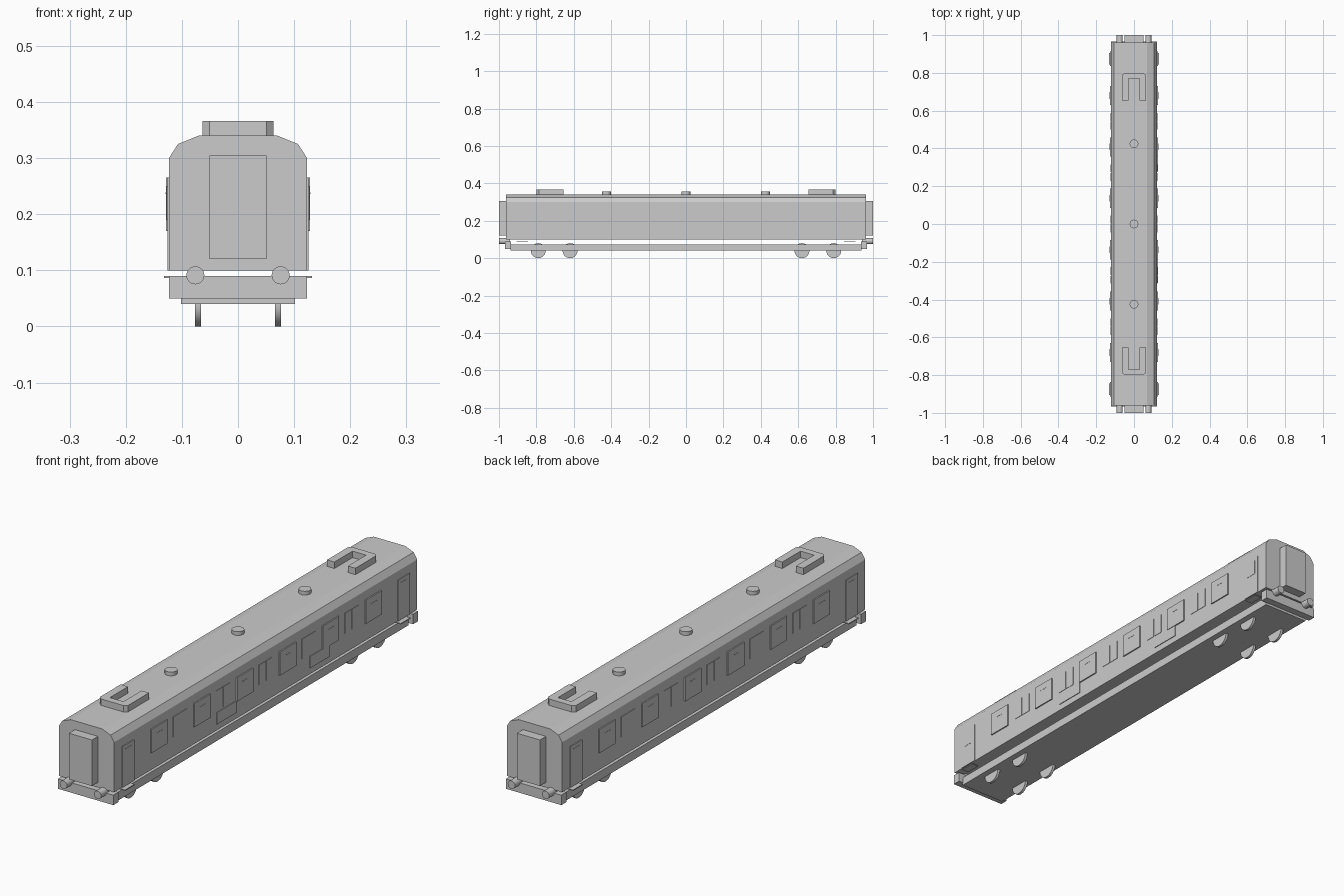
import bpy, bmesh, math
from mathutils import Matrix

if "Cube" in bpy.data.objects:
    bpy.data.objects.remove(bpy.data.objects["Cube"], do_unlink=True)

grey = bpy.data.materials.new("plain_grey")
grey.use_nodes = True
colour = (0.6, 0.6, 0.6, 1)
grey.diffuse_color = colour
grey.node_tree.nodes["Principled BSDF"].inputs["Base Color"].default_value = colour


def finish(name, bm, smooth=False):
    bmesh.ops.recalc_face_normals(bm, faces=bm.faces)
    mesh = bpy.data.meshes.new(name)
    bm.to_mesh(mesh)
    bm.free()
    mesh.materials.append(grey)
    ob = bpy.data.objects.new(name, mesh)
    bpy.context.collection.objects.link(ob)
    if smooth:
        bpy.ops.object.select_all(action="DESELECT")
        ob.select_set(True)
        bpy.context.view_layer.objects.active = ob
        bpy.ops.object.shade_smooth_by_angle(angle=math.radians(35))
    return ob


def box(name, x, y, z):
    """Box from (low, high) ranges, given in either order."""
    bm = bmesh.new()
    size = [abs(r[1] - r[0]) for r in (x, y, z)]
    mid = [(r[0] + r[1]) / 2 for r in (x, y, z)]
    bmesh.ops.create_cube(bm, size=1, matrix=Matrix.Translation(mid) @ Matrix.Diagonal((*size, 1)))
    return finish(name, bm)


def cylinder(name, centre, radius, depth, axis):
    bm = bmesh.new()
    turn = {"X": Matrix.Rotation(math.pi / 2, 4, "Y"),
            "Y": Matrix.Rotation(math.pi / 2, 4, "X"),
            "Z": Matrix.Identity(4)}[axis]
    bmesh.ops.create_cone(bm, cap_ends=True, segments=24, radius1=radius, radius2=radius,
                          depth=depth, matrix=Matrix.Translation(centre) @ turn)
    return finish(name, bm, smooth=True)


def extrude(name, points, offset):
    bm = bmesh.new()
    face = bm.faces.new([bm.verts.new(p) for p in points])
    new = bmesh.ops.extrude_face_region(bm, geom=[face])["geom"]
    bmesh.ops.translate(bm, vec=offset, verts=[v for v in new if isinstance(v, bmesh.types.BMVert)])
    return finish(name, bm)


HALF = 0.123   # half width of the body
END = 0.962    # half length of the body

# Carriage body with faceted roof
side = [(HALF, 0.10), (HALF, 0.30), (0.107, 0.325), (0.07, 0.34)]
outline = side + [(-x, z) for x, z in reversed(side)]
extrude("carriage_body", [(x, -END, z) for x, z in outline], (0, 2 * END, 0))

# Underframe below the body
box("underframe", (-0.102, 0.102), (-0.937, 0.937), (0.04, 0.074))

for s, end in ((-1, "front"), (1, "rear")):
    # Gangway, buffer beam and buffers
    box(end + "_gangway", (-0.051, 0.051), (s * 0.95, s), (0.12, 0.305))
    box(end + "_buffer_beam", (-HALF, HALF), (s * 0.935, s * 0.967), (0.05, 0.09))
    for x in (-0.076, 0.076):
        cylinder(end + "_buffer", (x, s * 0.97, 0.091), 0.016, 0.06, "Y")

    # Roof unit: a U with cut outer corners, open towards the middle
    half_u = [(0.03, 0.77), (0.03, 0.655), (0.063, 0.655), (0.063, 0.787), (0.051, 0.798)]
    u = half_u + [(-x, y) for x, y in reversed(half_u)]
    extrude(end + "_roof_unit", [(x, s * y, 0.335) for x, y in u], (0, 0, 0.031))

    # Wheels
    for y in (0.62, 0.79):
        for x in (-0.0715, 0.0715):
            cylinder(end + "_wheel", (x, s * y, 0.04), 0.04, 0.011, "X")

# Roof vents
for y in (-0.425, 0, 0.425):
    cylinder("roof_vent", (0, y, 0.345), 0.023, 0.02, "Z")


def plate(name, s, y, width, z, proud):
    """Shallow plate on the side s of the body."""
    return box(name, (s * 0.118, s * (HALF + proud)), (y - width / 2, y + width / 2), z)


for s, hand in ((-1, "right"), (1, "left")):
    # Doors with a window, and steps below them
    for y in (-0.875, 0.875):
        plate(hand + "_door", s, y, 0.076, (0.10, 0.265), 0.003)
        plate(hand + "_door_window", s, y, 0.044, (0.19, 0.25), 0.004)
        box(hand + "_step", (s * 0.10, s * 0.132), (y - 0.03, y + 0.03), (0.086, 0.09))
    # Large windows with a small handle
    for i in range(6):
        y = (i - 2.5) * 0.272
        plate(hand + "_window", s, y, 0.102, (0.17, 0.265), 0.005)
        plate(hand + "_window_handle", s, y, 0.035, (0.236, 0.239), 0.006)
    # Narrow twin panes between the large windows
    for i in range(5):
        for shift in (-0.023, 0.023):
            plate(hand + "_narrow_pane", s, (i - 2) * 0.272 + shift, 0.042, (0.18, 0.26), 0.0015)

# Side panels low on one side only
for y in (-0.25, 0.34):
    plate("side_panel", 1, y, 0.125, (0.125, 0.172), 0.003)
